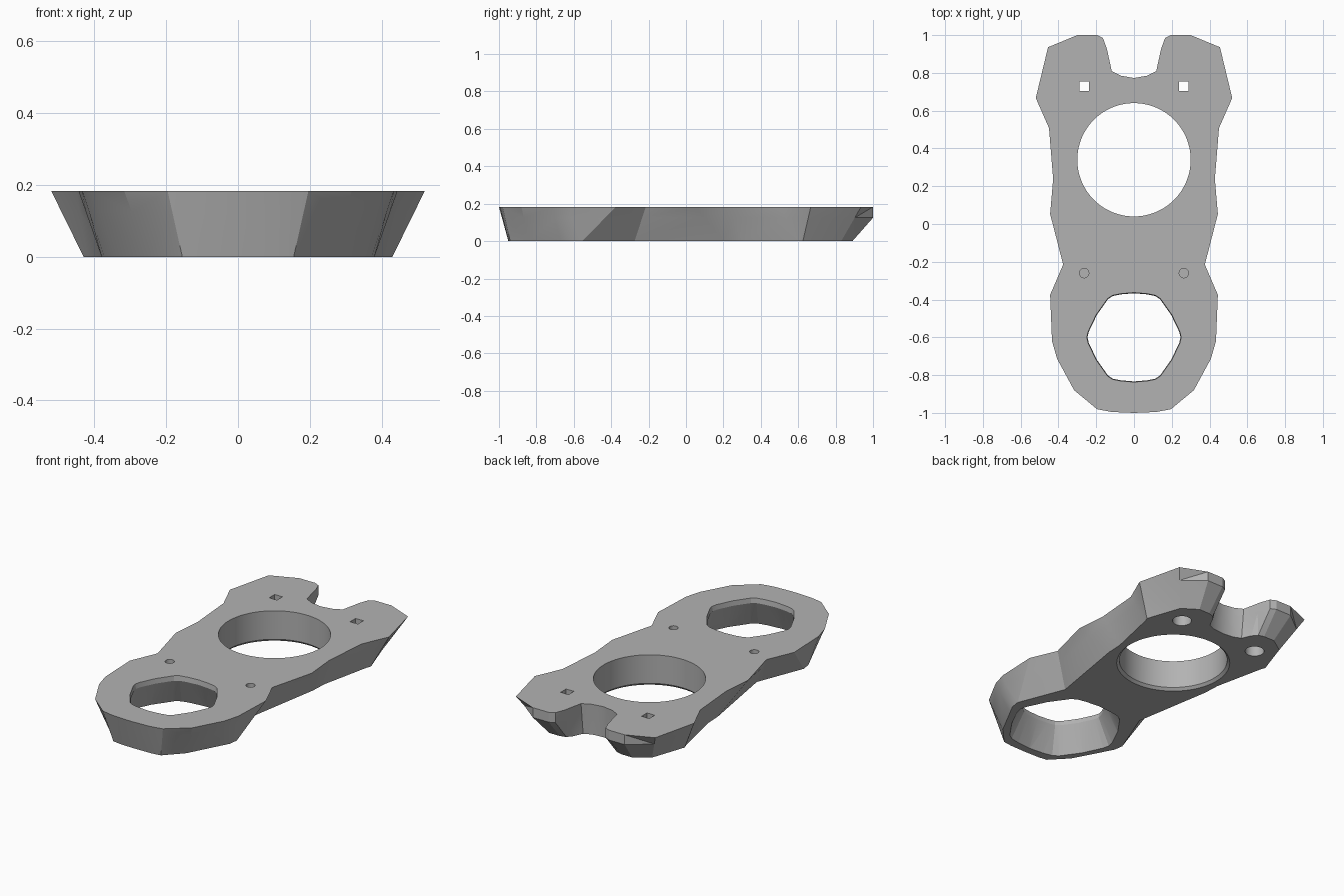
import bpy, bmesh, math

if "Cube" in bpy.data.objects:
    bpy.data.objects.remove(bpy.data.objects["Cube"], do_unlink=True)

HEIGHT = 0.183
SHOULDER = 0.125

grey = bpy.data.materials.new("mid grey")
grey.use_nodes = True
colour = (0.45, 0.45, 0.45, 1)
grey.diffuse_color = colour
grey.node_tree.nodes["Principled BSDF"].inputs["Base Color"].default_value = colour


def loft(name, rings):
    """Closed solid through matching rings, listed from bottom to top."""
    bm = bmesh.new()
    loops = [[bm.verts.new(p) for p in ring] for ring in rings]
    for low, high in zip(loops, loops[1:]):
        for i in range(len(low)):
            j = (i + 1) % len(low)
            bm.faces.new((low[i], low[j], high[j], high[i]))
    bm.faces.new(loops[0][::-1])
    bm.faces.new(loops[-1])
    bmesh.ops.triangulate(bm, faces=[f for f in bm.faces if len(f.verts) == 4])
    bmesh.ops.recalc_face_normals(bm, faces=bm.faces)
    mesh = bpy.data.meshes.new(name)
    bm.to_mesh(mesh)
    bm.free()
    mesh.materials.append(grey)
    obj = bpy.data.objects.new(name, mesh)
    bpy.context.collection.objects.link(obj)
    return obj


def mirrored(half):
    """Complete a half outline whose first and last points lie on x = 0."""
    return half + [(-x, y) for x, y in half[-2:0:-1]]


def at(points, z):
    return [(x, y, z) for x, y in points]


def round_cutter(name, x, y, sections, sides=48):
    """Turned cutter from (radius, z) pairs."""
    turn = [math.tau * (i + 0.5) / sides for i in range(sides)]
    return loft(name, [[(x + r * math.cos(a), y + r * math.sin(a), z)
                        for a in turn] for r, z in sections])


# Outer outline, front to back: top point, then matching bottom point
outline = [
    ((0, -1), (0, -0.95)), ((0.12, -0.995), (0.10, -0.948)),
    ((0.196, -0.98), (0.155, -0.94)), ((0.317, -0.88), (0.25, -0.84)),
    ((0.407, -0.714), (0.34, -0.67)), ((0.434, -0.62), (0.372, -0.61)),
    ((0.444, -0.375), (0.38, -0.555)), ((0.375, -0.215), (0.27, -0.275)),
    ((0.444, 0.053), (0.35, 0.20)), ((0.428, 0.238), (0.355, 0.30)),
    ((0.45, 0.508), (0.42, 0.60)), ((0.52, 0.667), (0.43, 0.625)),
    ((0.455, 0.936), (0.36, 0.83)), ((0.30, 1), (0.27, 0.89)),
    ((0.196, 1), (0.20, 0.89)), ((0.164, 0.984), (0.165, 0.88)),
    ((0.143, 0.926), (0.14, 0.85)), ((0.118, 0.81), (0.115, 0.795)),
    ((0.07, 0.785), (0.07, 0.775)), ((0, 0.773), (0, 0.768)),
]
top = [t for t, b in outline]
bottom = [b for t, b in outline]
k = SHOULDER / HEIGHT
middle = [t if t[1] > 0.95 else tuple(v * k + w * (1 - k) for v, w in zip(t, b))
          for t, b in outline]
plate = loft("mounting_plate", [at(mirrored(bottom), 0),
                                at(mirrored(middle), SHOULDER),
                                at(mirrored(top), HEIGHT)])

cutters = []

# Large round opening with a small bottom chamfer
cutters.append(round_cutter("large_opening_cutter", 0, 0.34,
               [(0.325, -0.01), (0.30, 0.015), (0.30, 0.3)], 96))

# Six-sided opening: flares downward, with a thin lip at the top
quarter = [(0, 0.237), (0.07, 0.231), (0.115, 0.222), (0.14, 0.205),
           (0.2, 0.12), (0.243, 0.03), (0.25, 0)]
hexagon = mirrored(quarter + [(x, -y) for x, y in quarter[-2::-1]])
sections = [(1.3, -0.01), (0.985, 0.155), (1, HEIGHT), (1, 0.3)]
cutters.append(loft("front_opening_cutter",
               [[(x * s, y * s - 0.6, z) for x, y in hexagon] for s, z in sections]))

for side in (-1, 1):
    x = side * 0.264
    # Back fastener holes: square through hole over a round recess
    cutters.append(round_cutter("square_hole_cutter", x, 0.73,
                   [(0.036, 0.05), (0.036, 0.3)], 4))
    cutters.append(round_cutter("recess_cutter", x, 0.73,
                   [(0.053, -0.1), (0.053, 0.11)], 32))
    # Blind round holes behind the front opening
    cutters.append(round_cutter("blind_hole_cutter", x, -0.26,
                   [(0.025, 0.06), (0.025, 0.3)], 24))

# Cut the openings
bpy.context.view_layer.objects.active = plate
for cutter in cutters:
    cutter.hide_render = True
    cut = plate.modifiers.new("opening", "BOOLEAN")
    cut.operation = "DIFFERENCE"
    cut.solver = "EXACT"
    cut.object = cutter
    bpy.ops.object.modifier_apply(modifier=cut.name)
    bpy.data.objects.remove(cutter, do_unlink=True)

bpy.ops.object.select_all(action="DESELECT")
plate.select_set(True)
bpy.ops.object.shade_smooth_by_angle(angle=math.radians(20))
